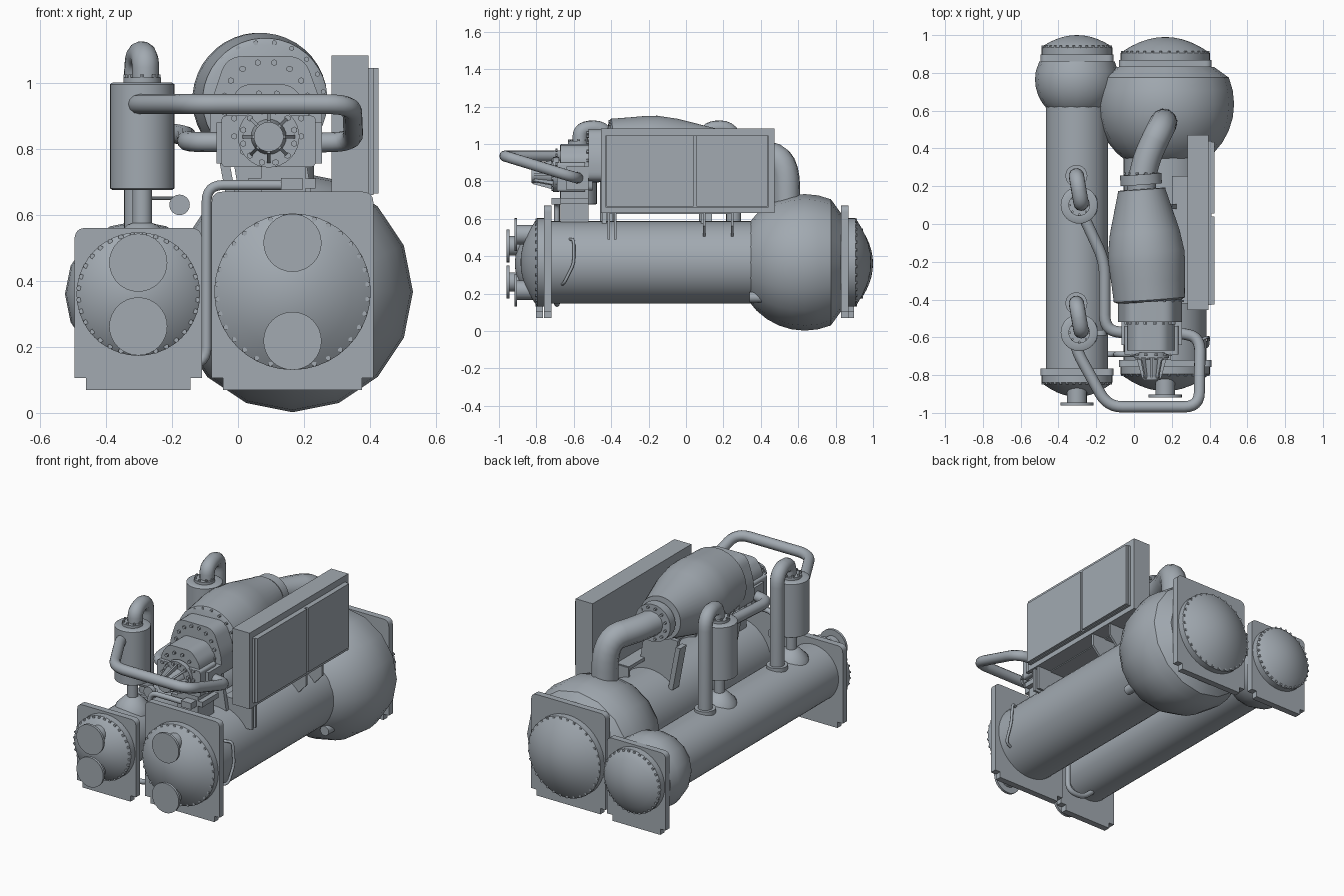
import bpy, bmesh, math
from math import sin, cos, pi, radians
from mathutils import Vector, Matrix

cube = bpy.data.objects.get("Cube")
if cube:
    bpy.data.objects.remove(cube, do_unlink=True)

COLOUR = (0.36, 0.40, 0.44, 1)
steel = bpy.data.materials.new("blue_grey_steel")
steel.use_nodes = True
steel.diffuse_color = COLOUR
steel.node_tree.nodes["Principled BSDF"].inputs["Base Color"].default_value = COLOUR


def finish(ob, smooth=True):
    ob.data.materials.append(steel)
    if smooth:
        bpy.ops.object.select_all(action='DESELECT')
        ob.select_set(True)
        bpy.context.view_layer.objects.active = ob
        bpy.ops.object.shade_smooth_by_angle(angle=radians(35))
    return ob


def from_bmesh(name, bm, smooth=True):
    bmesh.ops.recalc_face_normals(bm, faces=bm.faces)
    me = bpy.data.meshes.new(name)
    bm.to_mesh(me)
    bm.free()
    ob = bpy.data.objects.new(name, me)
    bpy.context.collection.objects.link(ob)
    return finish(ob, smooth)


def revolve(name, profile, origin=(0, 0, 0), axis=(0, 1, 0), segs=32):
    """Spin (radius, distance along axis) points around an axis."""
    bm = bmesh.new()
    turn = Vector((0, 0, 1)).rotation_difference(Vector(axis)).to_matrix()
    place = lambda x, y, z: bm.verts.new(Vector(origin) + turn @ Vector((x, y, z)))
    rings = []
    for r, t in profile:
        if r < 0.0001:
            rings.append([place(0, 0, t)] * segs)
        else:
            rings.append([place(r * cos(2 * pi * i / segs), r * sin(2 * pi * i / segs), t)
                          for i in range(segs)])
    for a, b in zip(rings, rings[1:]):
        for i in range(segs):
            j = (i + 1) % segs
            bm.faces.new(list(dict.fromkeys((a[i], a[j], b[j], b[i]))))
    for ring in (rings[0], rings[-1]):
        if ring[0] != ring[1]:
            bm.faces.new(ring)
    return from_bmesh(name, bm)


def cylinder(name, a, b, r, segs=24):
    d = Vector(b) - Vector(a)
    return revolve(name, [(r, 0), (r, d.length)], a, d.normalized(), segs)


def fillet(points, radius, closed=False, steps=6):
    """Round the corners of a path."""
    pts = [Vector(p) for p in points]
    out, n = [], len(pts)
    for i, p in enumerate(pts):
        if not closed and i in (0, n - 1):
            out.append(p)
            continue
        va, vb = pts[i - 1] - p, pts[(i + 1) % n] - p
        a = p + va.normalized() * min(radius, va.length * 0.49)
        b = p + vb.normalized() * min(radius, vb.length * 0.49)
        for k in range(steps + 1):
            t = k / steps
            out.append(a * (1 - t) ** 2 + p * 2 * t * (1 - t) + b * t ** 2)
    return out


def tube(name, points, r, bend=0.08):
    cu = bpy.data.curves.new(name, 'CURVE')
    cu.dimensions = '3D'
    cu.bevel_depth, cu.bevel_resolution, cu.use_fill_caps = r, 4, True
    path = fillet(points, bend)
    sp = cu.splines.new('POLY')
    sp.points.add(len(path) - 1)
    for point, co in zip(sp.points, path):
        point.co = (*co, 1)
    ob = bpy.data.objects.new(name, cu)
    bpy.context.collection.objects.link(ob)
    bpy.ops.object.select_all(action='DESELECT')
    ob.select_set(True)
    bpy.context.view_layer.objects.active = ob
    bpy.ops.object.convert(target='MESH')
    return finish(bpy.context.view_layer.objects.active)


def prism(name, outline, y0, y1):
    """Extrude an (x, z) outline along y."""
    bm = bmesh.new()
    face = bm.faces.new([bm.verts.new((p[0], y0, p[1])) for p in outline])
    new = bmesh.ops.extrude_face_region(bm, geom=[face])["geom"]
    bmesh.ops.translate(bm, vec=(0, y1 - y0, 0),
                        verts=[v for v in new if isinstance(v, bmesh.types.BMVert)])
    return from_bmesh(name, bm)


def rect(x0, x1, z0, z1):
    return [(x0, z0), (x1, z0), (x1, z1), (x0, z1)]


def box(name, x0, x1, y0, y1, z0, z1):
    return prism(name, rect(x0, x1, z0, z1), y0, y1)


def bolts(name, centre, r, count, y, size=0.008, depth=0.012):
    bm = bmesh.new()
    for i in range(count):
        a = 2 * pi * (i + 0.5) / count
        m = Matrix.Translation((centre[0] + r * cos(a), y, centre[1] + r * sin(a)))
        bmesh.ops.create_cone(bm, cap_ends=True, segments=6, radius1=size, radius2=size,
                              depth=depth, matrix=m @ Matrix.Rotation(pi / 2, 4, 'X'))
    return from_bmesh(name, bm, False)


def tank(side, x, z, r, half, top, y_front, y_back, ball_y, ball_r, dome_r, dome_tips, nozzles, nozzle_y):
    # shell and bulbous rear chamber
    cylinder(side + "_shell", (x, y_front, z), (x, ball_y, z), r, 48)
    cut = y_back - ball_y
    arc = [(ball_r * cos(a), ball_r * sin(a)) for a in
           (radians(-90 + 11.25 * k) for k in range(16)) if ball_r * sin(a) < cut - 0.02]
    revolve(side + "_rear_chamber", arc + [(min(dome_r * 1.1, ball_r * 0.9), cut)], (x, ball_y, z), segs=16)
    # tube sheets with rounded shoulders and notched feet, then bolted domes
    shoulder = [Vector(p) for p in ((x + half, top), (x - half, top))]
    arcs = fillet([(x + half, 0.3), *shoulder, (x - half, 0.3)], 0.035)[1:-1]
    n = 0.035
    feet = [(x - half, 0.07 + n), (x - half + n, 0.07 + n), (x - half + n, 0.07),
            (x + half - n, 0.07), (x + half - n, 0.07 + n), (x + half, 0.07 + n)]
    for end, y, d, tip in (("front", y_front, -1, dome_tips[0]), ("rear", y_back, 1, dome_tips[1])):
        prism(f"{side}_{end}_tube_sheet", list(arcs) + feet, y, y + 0.038 * d)
        h = abs(tip - y) - 0.085
        cap = [(dome_r, 0.03), (dome_r, 0.075), (dome_r * 0.94, 0.085)]
        cap += [(dome_r * 0.94 * q, 0.085 + h * (1 - q * q)) for q in (0.8, 0.6, 0.4, 0.2, 0)]
        revolve(f"{side}_{end}_dome", cap, (x, y, z), (0, d, 0), 40)
        bolts(f"{side}_{end}_dome_bolts", (x, z), dome_r * 0.965, 32, y + 0.079 * d)
    # water nozzles
    for k, nz in enumerate(nozzles):
        cylinder(f"{side}_nozzle_{k}", (x, y_front - 0.06, nz), (x, nozzle_y + 0.01, nz), 0.052)
        cylinder(f"{side}_nozzle_flange_{k}", (x, nozzle_y + 0.015, nz), (x, nozzle_y, nz), 0.088, 32)


tank("large", 0.165, 0.367, 0.22, 0.245, 0.67, -0.72, 0.83, 0.635, 0.365, 0.237,
     (-0.885, 0.99), (0.515, 0.218), -0.918)
tank("small", -0.302, 0.36, 0.165, 0.193, 0.56, -0.765, 0.86, 0.765, 0.222, 0.187,
     (-0.915, 1.0), (0.455, 0.262), -0.96)

# compressor body, tapering to the rear suction flange
axis = Vector((-0.042, 0.59, 0.008)).normalized()
revolve("compressor_body", [(0.17, -0.01), (0.19, 0), (0.196, 0.1), (0.203, 0.19), (0.203, 0.25),
        (0.185, 0.36), (0.127, 0.575), (0.127, 0.585), (0.077, 0.587), (0.077, 0.61), (0.11, 0.61),
        (0.11, 0.665), (0.07, 0.665)], (0.082, -0.4, 0.945), axis, 40)
bolts("suction_flange_bolts", (0.04, 0.953), 0.092, 12, 0.267)
bolts("body_bolts", (0.082, 0.945), 0.178, 20, -0.408)
housing = fillet([(-0.085, 0.8), (0.255, 0.8), (0.255, 0.93), (0.2, 1.08), (-0.035, 1.08), (-0.085, 0.93)],
                 0.05, True)
prism("compressor_housing", housing, -0.52, -0.38)
bolts("housing_bolts", (0.085, 0.935), 0.128, 16, -0.525, 0.01)
gearcase = fillet([(-0.035, 0.75), (0.215, 0.75), (0.215, 0.93), (0.16, 0.995), (0.01, 0.995), (-0.035, 0.93)],
                  0.03, True)
prism("gear_case", gearcase, -0.67, -0.5)
prism("gear_case_cover", fillet(rect(-0.05, 0.235, 0.745, 0.9), 0.015, True), -0.69, -0.54)
bolts("gear_case_bolts", (0.09, 0.865), 0.105, 12, -0.692, 0.01)

# finned nose
NX, NZ = 0.093, 0.836
cylinder("nose_flange", (NX, -0.68, NZ), (NX, -0.71, NZ), 0.093, 32)
bolts("nose_bolts", (NX, NZ), 0.08, 12, -0.713, 0.01)
revolve("nose_cone", [(0.055, 0), (0.038, 0.11), (0.045, 0.11), (0.045, 0.125)], (NX, -0.7, NZ), (0, -1, 0), 24)
for k in range(8):
    bm = bmesh.new()
    fin = [(0.03, -0.7), (0.082, -0.7), (0.05, -0.82), (0.03, -0.82)]
    face = bm.faces.new([bm.verts.new((u, v, -0.005)) for u, v in fin])
    new = bmesh.ops.extrude_face_region(bm, geom=[face])["geom"]
    bmesh.ops.translate(bm, vec=(0, 0, 0.01), verts=[v for v in new if isinstance(v, bmesh.types.BMVert)])
    bm.transform(Matrix.Translation((NX, 0, NZ)) @ Matrix.Rotation(k * pi / 4, 4, 'Y'))
    from_bmesh(f"nose_fin_{k}", bm, False)

# side ports of the gear case
for name, x0, x1 in (("left", 0.21, 0.255), ("right", -0.065, -0.03)):
    box(name + "_port", x0, x1, -0.64, -0.52, 0.755, 0.88)

# compressor mounts
box("front_mount", 0.07, 0.205, -0.67, -0.52, 0.56, 0.76)
box("front_mount_pad", 0.03, 0.235, -0.67, -0.52, 0.68, 0.71)
for k, y in enumerate((-0.45, 0.08)):
    prism(f"saddle_{k}", [(0.03, 0.5), (0.25, 0.5), (0.2, 0.8), (-0.02, 0.8)], y, y + 0.025)
    prism(f"saddle_gusset_{k}", [(-0.01, 0.52), (0.02, 0.52), (-0.03, 0.78), (-0.06, 0.78)], y, y + 0.06)

# suction elbow into the large rear chamber
tube("suction_elbow", [(0.042, 0.24, 0.952), (0.07, 0.36, 0.945), (0.155, 0.535, 0.93), (0.158, 0.54, 0.6)],
     0.073, 0.17)

# mufflers with inverted U pipes standing on the small shell
for name, y in (("front", -0.575), ("rear", 0.1)):
    mx, mr = -0.29, 0.098
    revolve(name + "_muffler", [(mr - 0.008, 0.675), (mr, 0.68), (mr, 0.995), (mr - 0.008, 1.0), (0.057, 1.0),
                                (0.057, 1.015), (0.03, 1.015)], (mx, y, 0), (0, 0, 1), 32)
    bm = bmesh.new()
    for k in range(8):
        bmesh.ops.create_cone(bm, cap_ends=True, segments=6, radius1=0.007, radius2=0.007, depth=0.012,
            matrix=Matrix.Translation((mx + 0.05 * cos(k * pi / 4), y + 0.05 * sin(k * pi / 4), 1.019)))
    from_bmesh(name + "_muffler_bolts", bm, False)
    revolve(name + "_muffler_foot", [(0.1, 0.49), (0.09, 0.525), (0.045, 0.57), (0.03, 0.575), (0.03, 0.68)],
            (mx, y, 0), (0, 0, 1), 24)
    tube(name + "_muffler_pipe", [(-0.28, y + 0.01, 1.0), (-0.28, y + 0.01, 1.085), (-0.305, y + 0.155, 1.085),
                                  (-0.305, y + 0.155, 0.5)], 0.041, 0.08)
    cylinder(name + "_pipe_flange", (-0.305, y + 0.155, 0.5), (-0.305, y + 0.155, 0.54), 0.058)

# discharge pipes between mufflers and gear case
tube("front_discharge_pipe", [(-0.3, -0.6, 0.935), (-0.31, -0.66, 0.935), (-0.14, -0.968, 0.935),
     (0.345, -0.968, 0.935), (0.35, -0.6, 0.822), (0.23, -0.575, 0.818)], 0.03, 0.08)
tube("rear_discharge_pipe", [(-0.29, 0.09, 0.86), (-0.155, -0.2, 0.84), (-0.155, -0.56, 0.82),
     (-0.03, -0.58, 0.82)], 0.03, 0.08)

# pressure gauge
cylinder("gauge_stem", (-0.29, -0.575, 0.65), (-0.178, -0.575, 0.65), 0.006, 8)
cylinder("gauge_dial", (-0.177, -0.59, 0.63), (-0.177, -0.56, 0.63), 0.031)

# oil line and its valve block
tube("oil_line", [(-0.27, -0.69, 0.2), (-0.2, -0.69, 0.14), (-0.095, -0.69, 0.15), (-0.095, -0.69, 0.69),
     (0.15, -0.69, 0.69)], 0.015, 0.05)
box("valve_block", 0.13, 0.195, -0.72, -0.66, 0.675, 0.712)

# control cabinet, doors and brackets
box("control_cabinet", 0.283, 0.395, -0.455, 0.472, 0.63, 1.082)
box("door_frame", 0.39, 0.41, -0.43, 0.44, 0.66, 1.045)
box("front_door", 0.405, 0.425, -0.425, 0.04, 0.665, 1.045)
box("rear_door", 0.405, 0.425, 0.055, 0.435, 0.665, 1.045)
for k, y in enumerate((-0.42, -0.385, 0.09, 0.24)):
    prism(f"cabinet_bracket_{k}", [(0.2, 0.56), (0.32, 0.49), (0.385, 0.49 if k < 2 else 0.56),
                                   (0.385, 0.64), (0.2, 0.64)], y, y + 0.014)
box("cabinet_rail", 0.2, 0.3, -0.42, 0.25, 0.625, 0.645)

# sight tube and drain stubs on the large shell
tube("sight_tube", [(0.34, -0.62, 0.49), (0.385, -0.6, 0.49), (0.395, -0.6, 0.36), (0.39, -0.65, 0.26),
     (0.35, -0.66, 0.25)], 0.008, 0.03)
for name, x in (("left", 0.33), ("right", -0.0)):
    cylinder(name + "_drain_stub", (x, 0.34, 0.18), (x, 0.46, 0.18), 0.028, 16)
